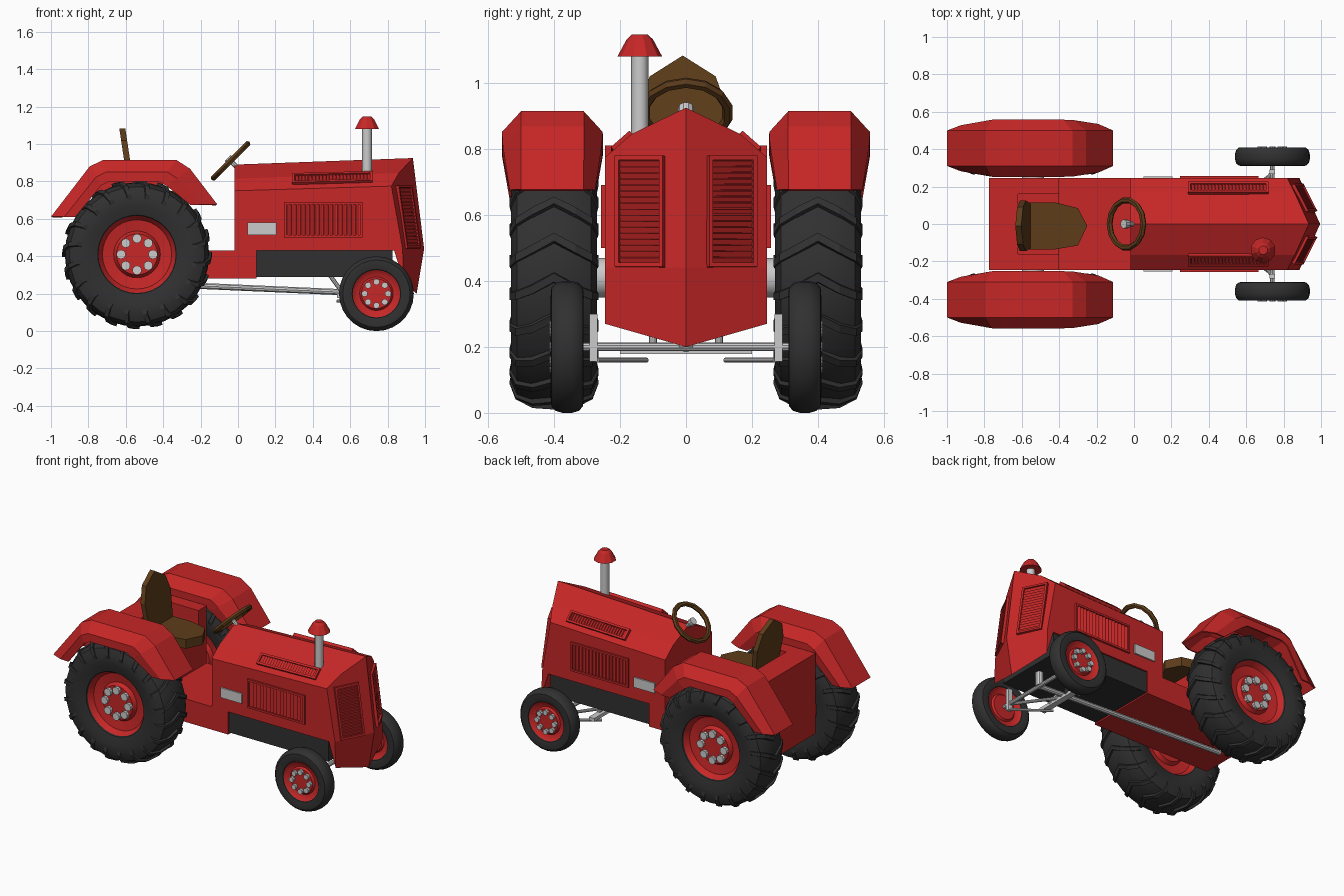
import bpy, bmesh
from math import pi, sin, cos
from mathutils import Matrix, Vector

if "Cube" in bpy.data.objects:
    bpy.data.objects.remove(bpy.data.objects["Cube"])


def material(name, rgb):
    m = bpy.data.materials.new(name)
    m.diffuse_color = (*rgb, 1)
    m.use_nodes = True
    m.node_tree.nodes["Principled BSDF"].inputs["Base Color"].default_value = m.diffuse_color
    return m


RED = material("red_paint", (0.57, 0.02, 0.02))
DARK = material("rubber", (0.03, 0.03, 0.03))
BROWN = material("leather", (0.11, 0.045, 0.01))
GREY = None


def finish(name, bm, mat, mirror=False, smooth=False):
    bmesh.ops.recalc_face_normals(bm, faces=bm.faces)
    me = bpy.data.meshes.new(name)
    bm.to_mesh(me)
    bm.free()
    ob = bpy.data.objects.new(name, me)
    bpy.context.collection.objects.link(ob)
    if mat:
        me.materials.append(mat)
    if smooth:
        bpy.ops.object.select_all(action='DESELECT')
        ob.select_set(True)
        bpy.context.view_layer.objects.active = ob
        bpy.ops.object.shade_smooth_by_angle(angle=0.55)
    if mirror:
        mod = ob.modifiers.new("mirror", 'MIRROR')
        mod.use_axis = (False, True, False)
    return ob


def box(bm, lo, hi, frame=Matrix()):
    lo, hi = Vector(lo), Vector(hi)
    bmesh.ops.create_cube(bm, size=1, matrix=frame @ Matrix.Translation((lo + hi) / 2)
                          @ Matrix.Diagonal((*(hi - lo), 1)))


def bar(bm, p, q, r, r2=None, n=10):
    p, q = Vector(p), Vector(q)
    d = q - p
    rot = Vector((0, 0, 1)).rotation_difference(d).to_matrix().to_4x4()
    bmesh.ops.create_cone(bm, cap_ends=True, segments=n, radius1=r, radius2=r if r2 is None else r2,
                          depth=d.length, matrix=Matrix.Translation((p + q) / 2) @ rot)


def prism(bm, pts, offset):
    face = bm.faces.new([bm.verts.new(p) for p in pts])
    new = bmesh.ops.extrude_face_region(bm, geom=[face])["geom"]
    bmesh.ops.translate(bm, verts=[v for v in new if isinstance(v, bmesh.types.BMVert)], vec=offset)
    return bm


def loft(bm, rows, closed=False):
    vs = [[bm.verts.new(p) for p in row] for row in rows]
    for i in range(len(vs) if closed else len(vs) - 1):
        a, b = vs[i], vs[(i + 1) % len(vs)]
        for j in range(len(a) - 1):
            bm.faces.new((a[j], a[j + 1], b[j + 1], b[j]))
    return vs


def lathe(bm, profile, c, n):
    """Spin (radius, outward offset) points round an axle along y."""
    rows = [[(c[0] + r * cos(a), c[1] - y, c[2] + r * sin(a)) for r, y in profile]
            for a in (2 * pi * i / n for i in range(n))]
    loft(bm, rows, True)
    bmesh.ops.remove_doubles(bm, verts=bm.verts, dist=1e-5)


def wheel(name, c, tyre, hub, n, bolt_ring, bolt_r, face):
    bm = bmesh.new()
    lathe(bm, tyre + [(r, -y) for r, y in reversed(tyre)] + tyre[:1], c, n)
    finish(name + "_tyre", bm, DARK, True, True)
    bm = bmesh.new()
    lathe(bm, hub + [(r, -y) for r, y in reversed(hub)], c, n)
    finish(name + "_hub", bm, RED, True, True)
    bm = bmesh.new()
    for i in range(8):
        a = 2 * pi * i / 8
        x, z = c[0] + bolt_ring * cos(a), c[2] + bolt_ring * sin(a)
        bar(bm, (x, c[1] - face + .01, z), (x, c[1] - face - .02, z), bolt_r)
    finish(name + "_bolts", bm, GREY, True, True)


def vent(name, c, u, v, w, h, n):
    """Frame with louvres running along u and stacked along v."""
    u, v = Vector(u).normalized(), Vector(v).normalized()
    f = Matrix((u, v, u.cross(v))).transposed().to_4x4()
    f.translation = c
    bm = bmesh.new()
    e = 0.013
    for s in (-1, 1):
        x, y = s * (w - e) / 2, s * (h - e) / 2
        box(bm, (x - e / 2, -h / 2, -.01), (x + e / 2, h / 2, .014), f)
        box(bm, (-w / 2 + e, y - e / 2, -.01), (w / 2 - e, y + e / 2, .014), f)
    pitch = (h - 2 * e) / n
    for i in range(n):
        t = f @ Matrix.Translation((0, -h / 2 + e + (i + .5) * pitch, .003)) @ Matrix.Rotation(.5, 4, 'X')
        box(bm, (-w / 2 + e, -pitch * .42, -.003), (w / 2 - e, pitch * .42, .003), t)
    finish(name, bm, RED, True)


# Bonnet with pointed nose (half, mirrored)
bm = bmesh.new()
V = [bm.verts.new(p) for p in (
    (-.02, 0, .89), (-.02, -.165, .815), (-.02, -.245, .75), (-.02, -.245, .43), (-.02, 0, .43),
    (.935, 0, .925), (.86, -.165, .845), (.82, -.245, .775), (.88, -.245, .44), (.885, -.245, .27),
    (.835, -.245, .43), (.995, 0, .44), (.955, 0, .2), (.835, 0, .43))]
for f in ((0, 1, 2, 3, 4), (0, 5, 6, 1), (1, 6, 7, 2), (2, 7, 8, 9, 10, 3), (5, 11, 8, 7, 6),
          (11, 12, 9, 8), (9, 12, 13, 10), (3, 10, 13, 4)):
    bm.faces.new([V[i] for i in f])
finish("bonnet", bm, RED, True)

# Louvred vents and side plates
vent("nose_grille", (.907, -.137, .61), (.45, .89, 0), (-.14, 0, .99), .163, .34, 17)
vent("top_vent", (.505, -.19, .815), (0, .75, .66), (-1, 0, -.025), .075, .43, 22)
vent("side_vent", (.455, -.243, .595), (0, 0, 1), (-1, 0, 0), .19, .42, 16)
bm = bmesh.new()
box(bm, (.05, -.255, .515), (.205, -.23, .58))
finish("side_plate", bm, GREY, True)

# Engine block
bm = bmesh.new()
box(bm, (.1, -.235, .29), (.825, .235, .432))
finish("engine", bm, DARK)

# Rear chassis, seat housing with a recess for the seat
bm = bmesh.new()
box(bm, (-.775, -.245, .28), (.1, .245, .432))
finish("chassis", bm, RED)
bm = bmesh.new()
prism(bm, [(x, y, .43) for x, y in ((-.775, -.245), (-.4, -.245), (-.4, -.16), (-.62, -.16),
                                    (-.62, .16), (-.4, .16), (-.4, .245), (-.775, .245))], (0, 0, .38))
box(bm, (-.62, -.16, .43), (-.4, .16, .69))
finish("seat_housing", bm, RED)

# Seat
bm = prism(bmesh.new(), [(x, y, .69) for x, y in (
    (-.6, .115), (-.42, .115), (-.3, .085), (-.25, -.01), (-.3, -.115), (-.42, -.135), (-.6, -.135))], (0, 0, .06))
finish("seat_pan", bm, BROWN)
bm = prism(bmesh.new(), [(-.545 - .15 * (z - .7), y, z) for y, z in (
    (-.125, .7), (.105, .7), (.125, .92), (.09, 1.02), (-.01, 1.083), (-.11, 1.02), (-.145, .92))], (-.032, 0, 0))
finish("seat_back", bm, BROWN)

# Steering wheel and column
bm = bmesh.new()
tilt = Matrix.Translation((-.04, 0, .91)) @ Matrix.Rotation(-pi / 4, 4, 'Y')
loft(bm, [[tilt @ Vector(((.128 + .016 * cos(b)) * cos(a), (.128 + .016 * cos(b)) * sin(a), .016 * sin(b)))
           for b in (2 * pi * j / 6 for j in range(7))] for a in (2 * pi * i / 14 for i in range(14))], True)
bmesh.ops.remove_doubles(bm, verts=bm.verts, dist=1e-5)
finish("steering_wheel", bm, BROWN)
bm = bmesh.new()
bar(bm, (-.05, 0, .92), (.04, 0, .83), .014)
bar(bm, (-.055, 0, .925), (-.035, 0, .905), .024)
finish("steering_column", bm, GREY)

# Exhaust
bm = bmesh.new()
bar(bm, (.69, -.14, .8), (.69, -.14, 1.09), .026, n=12)
finish("exhaust_pipe", bm, GREY, smooth=True)
bm = bmesh.new()
bar(bm, (.69, -.14, 1.08), (.69, -.14, 1.132), .068, .04)
bar(bm, (.69, -.14, 1.132), (.69, -.14, 1.147), .04, .024)
finish("exhaust_cap", bm, RED)

# Mudguards: crown, shoulder and skirt lofted along the arch
bm = bmesh.new()
arch = (((-.995, .61), (-.87, .61), .118), ((-.79, .877), (-.73, .78), .148), ((-.72, .91), (-.69, .80), .148),
        ((-.33, .91), (-.42, .80), .148), ((-.26, .865), (-.38, .775), .146), ((-.115, .675), (-.255, .675), .125))
rows = []
for p, r, w in arch:
    p, r = Vector(p), Vector(r)
    s = p.lerp(r, .55)
    half = [(r, w), (s, w), (p, .093)]
    rows.append([(q.x, -.405 - k, q.y) for q, k in half] + [(q.x, -.405 + k, q.y) for q, k in reversed(half)])
loft(bm, rows)
guard = finish("mudguard", bm, RED, True)
sol = guard.modifiers.new("thickness", 'SOLIDIFY')
sol.thickness = .01
sol.offset = 0

# Wheels
REAR, FRONT = (-.54, -.4, .41), (.74, -.36, .2)
wheel("rear_wheel", REAR, [(.2, .09), (.21, .112), (.267, .128), (.32, .13), (.362, .112), (.382, .07), (.386, .02)],
      [(0, .085), (.11, .085), (.125, .06), (.185, .07), (.207, .105)], 32, .085, .025, .085)
wheel("front_wheel", FRONT, [(.125, .036), (.13, .044), (.155, .05), (.18, .048), (.194, .035), (.2, .014)],
      [(0, .034), (.08, .034), (.09, .022), (.115, .028), (.13, .042)], 28, .063, .017, .034)

# Chevron tread lugs
bm = bmesh.new()
path = ((0, .387, 0), (.065, .383, .09), (.112, .358, .15), (.13, .31, .18))
for i in range(20):
    for side in (-1, 1):
        rows = []
        for y, r, da in path:
            ring = []
            for dr, k in ((-.012, -.045), (.013, -.033), (.013, .033), (-.012, .045), (-.012, -.045)):
                a = 2 * pi * i / 20 - da + k
                yy = side * (y + (.005 if dr > 0 and y > .1 else 0))
                ring.append((REAR[0] + (r + dr) * cos(a), REAR[1] + yy, REAR[2] + (r + dr) * sin(a)))
            rows.append(ring)
        vs = loft(bm, rows)
        bm.faces.new(vs[-1][:4])
bmesh.ops.remove_doubles(bm, verts=bm.verts, dist=1e-5)
finish("rear_tread", bm, DARK, True)

# Axles, steering arms and long centre rod
bm = bmesh.new()
bar(bm, (-.54, -.34, .41), (-.54, .34, .41), .06, n=16)
finish("rear_axle", bm, GREY, smooth=True)
bm = bmesh.new()
bar(bm, (.74, -.33, .2), (.74, .33, .2), .013)
box(bm, (.53, -.2, .178), (.57, .2, .2))
bar(bm, (.74, 0, .2), (.74, 0, .3), .025)
for s in (-1, 1):
    box(bm, (.725, s * .28 - .012, .155), (.755, s * .28 + .012, .3))
    bar(bm, (.49, s * .1, .3), (.57, s * .1, .19), .012)
    bar(bm, (.74, s * .27, .16), (.53, s * .12, .16), .008)
    bar(bm, (.74, s * .28, .2), (.55, s * .02, .2), .01)
finish("front_axle", bm, GREY)
bm = bmesh.new()
bar(bm, (-.67, 0, .262), (.74, 0, .2), .017)
finish("centre_rod", bm, GREY, smooth=True)
